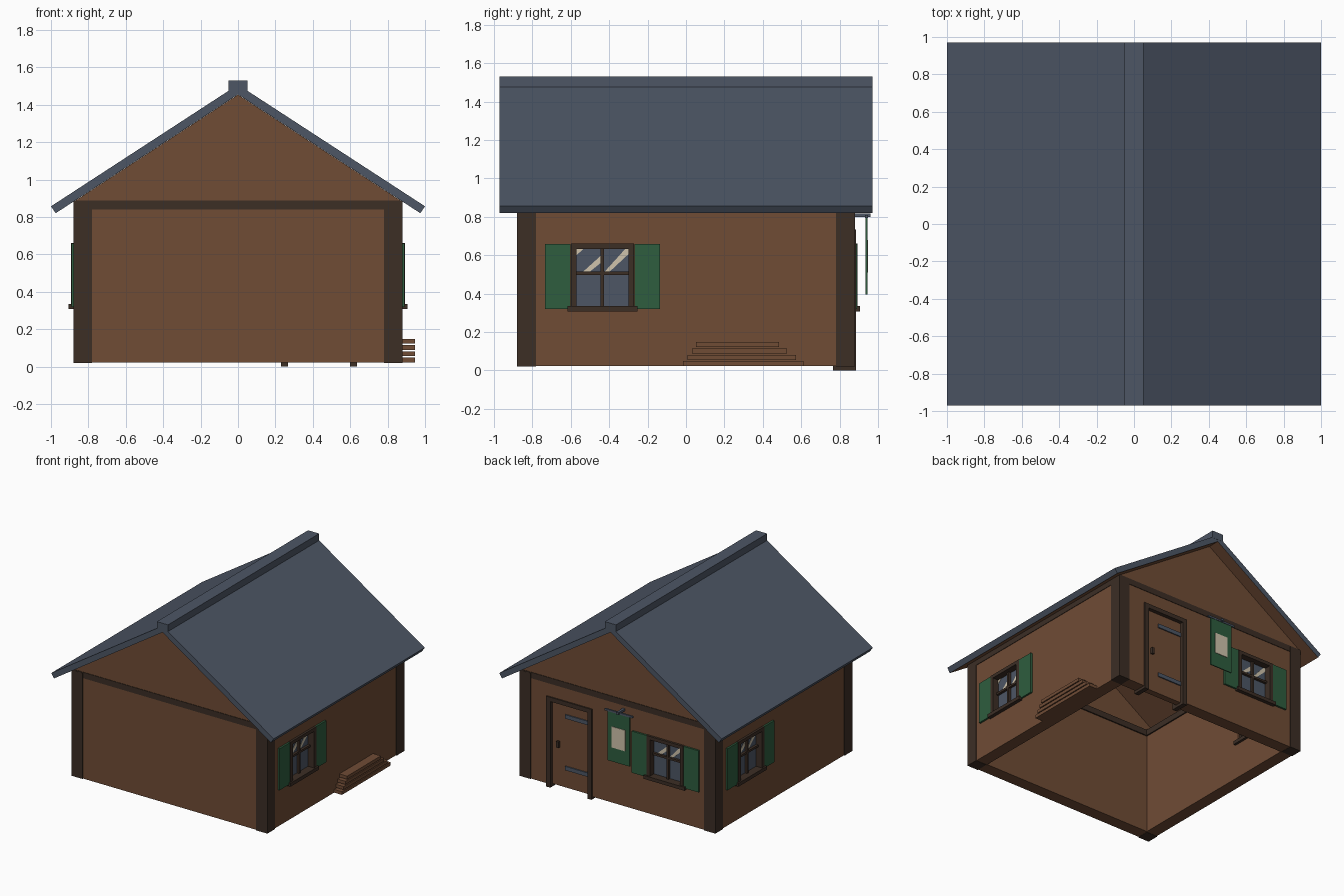
import bpy, bmesh, math
from mathutils import Matrix

if "Cube" in bpy.data.objects:
    bpy.data.objects.remove(bpy.data.objects["Cube"])


def material(name, rgb):
    m = bpy.data.materials.new(name)
    lin = [((c / 255 + 0.055) / 1.055) ** 2.4 for c in rgb]
    m.diffuse_color = (*lin, 1)
    m.use_nodes = True
    m.node_tree.nodes["Principled BSDF"].inputs["Base Color"].default_value = m.diffuse_color
    return m


WOOD = material("brown_wood", (112, 76, 53))
DARK = material("dark_timber", (60, 46, 37))
SLATE = material("slate_blue", (77, 86, 101))
GREEN = material("shutter_green", (46, 93, 62))
CREAM = material("parchment", (208, 196, 172))

# Wall space: X = outward from the centre, Y = along the wall, Z = up.
# "turn" spins a part about z: 0 right, 90 back, 180 left, 270 front.


def add(name, me, mat, turn):
    me.transform(Matrix.Rotation(math.radians(turn), 4, 'Z'))
    me.materials.clear()
    me.materials.append(mat)
    ob = bpy.data.objects.new(name, me)
    bpy.context.collection.objects.link(ob)
    return ob


def box(name, mat, d, u, z, turn=0):
    bm = bmesh.new()
    bmesh.ops.create_cube(bm, size=1)
    for v in bm.verts:
        v.co = [r[0] if c < 0 else r[1] for r, c in zip((d, u, z), v.co)]
    me = bpy.data.meshes.new(name)
    bm.to_mesh(me)
    bm.free()
    return add(name, me, mat, turn)


def panel(name, mat, outlines, d, turn=0):
    """Extruded flat outline (u, z); further outlines inside become holes."""
    cu = bpy.data.curves.new(name + "_outline", 'CURVE')
    cu.dimensions = '2D'
    cu.fill_mode = 'BOTH'
    cu.extrude = (d[1] - d[0]) / 2
    for pts in outlines:
        sp = cu.splines.new('POLY')
        sp.points.add(len(pts) - 1)
        for p, (u, z) in zip(sp.points, pts):
            p.co = (u, z, 0, 1)
        sp.use_cyclic_u = True
    tmp = bpy.data.objects.new("tmp", cu)
    bpy.context.collection.objects.link(tmp)
    dg = bpy.context.evaluated_depsgraph_get()
    me = bpy.data.meshes.new_from_object(tmp.evaluated_get(dg))
    bpy.data.objects.remove(tmp)
    # curve x,y,z -> along, up, outward
    me.transform(Matrix(((0, 0, 1, (d[0] + d[1]) / 2), (1, 0, 0, 0),
                         (0, 1, 0, 0), (0, 0, 0, 1))))
    bm = bmesh.new()
    bm.from_mesh(me)
    bmesh.ops.remove_doubles(bm, verts=bm.verts, dist=1e-5)
    bmesh.ops.recalc_face_normals(bm, faces=bm.faces)
    bm.to_mesh(me)
    bm.free()
    for p in me.polygons:
        p.use_smooth = False
    return add(name, me, mat, turn)


def rect(u0, u1, z0, z1):
    return [(u0, z0), (u1, z0), (u1, z1), (u0, z1)]


def window(side, turn, c):
    n = side + "_window_"
    # frame, glazing bars and sill
    panel(n + "frame", DARK, [rect(c - .165, c + .165, .33, .66),
                              rect(c - .135, c + .135, .335, .632)], (.79, .893), turn)
    box(n + "upright_bar", DARK, (.835, .86), (c - .009, c + .009), (.33, .64), turn)
    box(n + "cross_bar", DARK, (.835, .86), (c - .14, c + .14), (.498, .515), turn)
    box(n + "sill", DARK, (.755, .905), (c - .183, c + .183), (.308, .336), turn)
    # glass with pale glints
    box(n + "glass", SLATE, (.83, .84), (c - .14, c + .14), (.33, .64), turn)
    glints = ([(-.135, .6), (-.1, .632), (-.135, .632)],
              [(-.1, .515), (-.065, .515), (-.009, .56), (-.009, .597)],
              [(.012, .515), (.038, .515), (.135, .605), (.135, .632), (.118, .632)])
    for g in glints:
        panel(n + "glint", CREAM, [[(u + c, z) for u, z in g]], (.838, .842), turn)
    # shutters
    for s in (-1, 1):
        a, b = sorted((c + s * .166, c + s * .3))
        box(n + "shutter", GREEN, (.872, .89), (a, b), (.32, .658), turn)


# Side walls with a window opening each
for side, turn in (("right", 0), ("left", 180)):
    panel(side + "_wall", WOOD, [rect(-.775, .775, .022, .884),
                                 rect(-.59, -.28, .325, .65)], (.775, .875), turn)
    window(side, turn, -.435)

# Gable walls: plain front, back with door notch and window opening
gable = [(.875, .022), (.875, .884), (0, 1.454), (-.875, .884), (-.875, .022)]
notch = [(-.625, .022), (-.625, .725), (-.245, .725), (-.245, .022)]
panel("front_wall", WOOD, [gable], (.775, .875), 270)
panel("back_wall", WOOD, [gable + notch, rect(.28, .59, .325, .65)], (.775, .875), 90)
window("back", 90, .435)

# Corner posts and top beams
for turn, side in ((0, "right"), (90, "back"), (180, "left"), (270, "front")):
    box(side + "_corner_post", DARK, (.78, .88), (.78, .88), (.02, .88), turn)
    box(side + "_top_beam", DARK, (.765, .879), (-.879, .879), (.84, .888), turn)

# Door: frame, leaf, strap hinges, handle
box("door_jamb_outer", DARK, (.765, .886), (-.637, -.6), (0, .735), 90)
box("door_jamb_inner", DARK, (.765, .886), (-.267, -.23), (0, .735), 90)
box("door_lintel", DARK, (.765, .886), (-.6, -.267), (.7, .735), 90)
box("door_leaf", WOOD, (.805, .855), (-.6, -.267), (.022, .7), 90)
for z in (.165, .585):
    box("door_hinge", SLATE, (.855, .864), (-.485, -.267), (z, z + .032), 90)
box("door_handle", DARK, (.855, .875), (-.555, -.535), (.335, .385), 90)

# Hanging banner on a bracket
box("banner_bracket", SLATE, (.87, .962), (.045, .065), (.798, .816), 90)
box("banner_rod", SLATE, (.933, .947), (-.07, .18), (.795, .81), 90)
box("banner_cloth", GREEN, (.936, .944), (-.045, .155), (.395, .798), 90)
box("banner_patch", CREAM, (.944, .948), (-.005, .115), (.51, .68), 90)

# Stacked planks against the right wall
for i, (a, b) in enumerate(((-.015, .612), (.007, .572), (.03, .527), (.052, .485))):
    z = .022 + i * .0335
    box("stacked_plank", WOOD, (.872, .945), (a, b), (z, z + .026))

# Roof slab with brown underside, and ridge cap
half = [(.975, .82), (1.0, .857)]
roof = panel("roof", SLATE, [[(0, 1.455), *half, (0, 1.5075),
                              *[(-u, z) for u, z in reversed(half)]]], (-.97, .97), 90)
roof.data.materials.append(WOOD)
for p in roof.data.polygons:
    p.material_index = 1 if p.normal.z < -.7 else 0
box("ridge_cap", SLATE, (-.05, .05), (-.971, .971), (1.47, 1.53))
